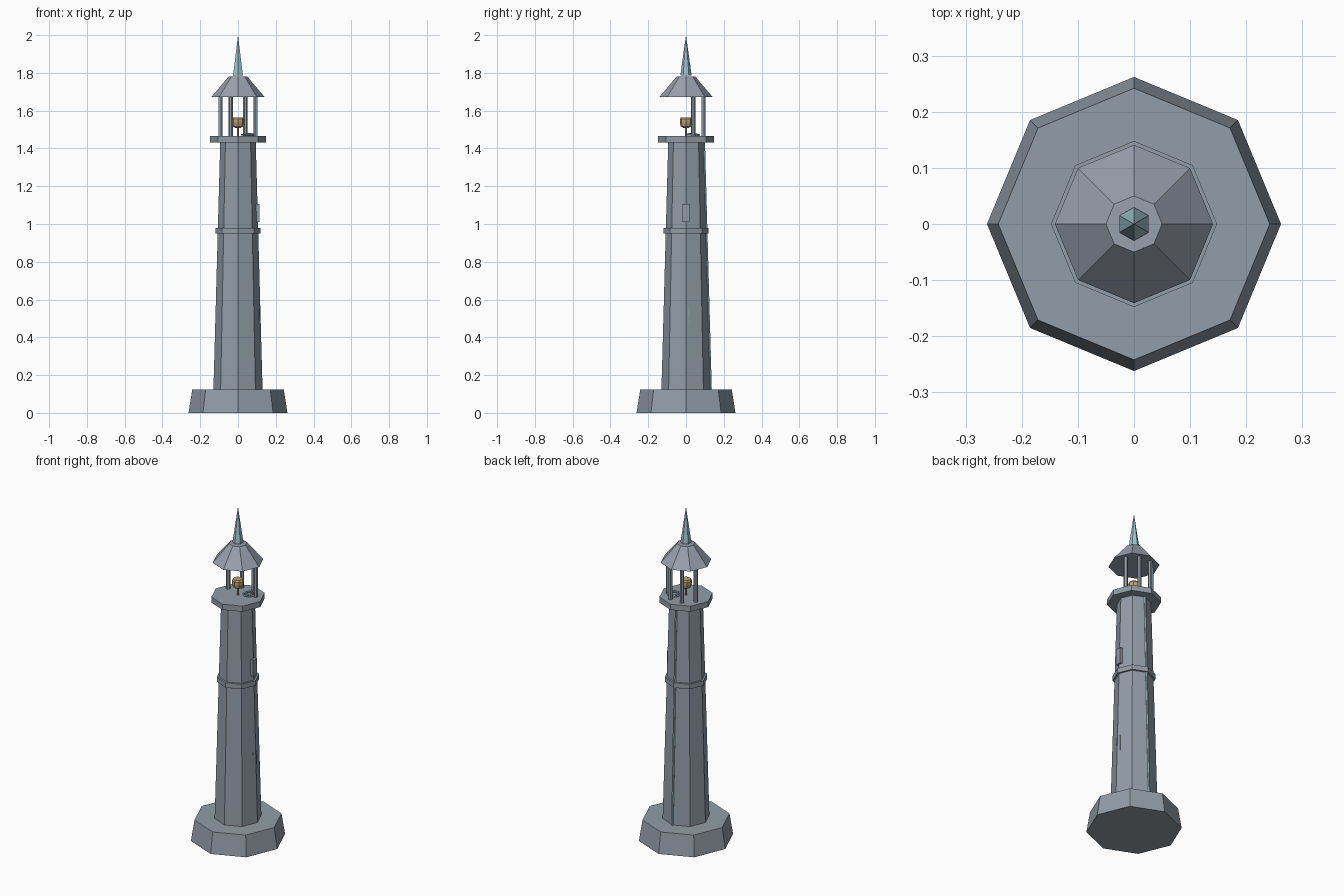
import bpy, bmesh, math
from mathutils import Vector

if "Cube" in bpy.data.objects:
    bpy.data.objects.remove(bpy.data.objects["Cube"])


def mat(name, rgb):
    m = bpy.data.materials.new(name)
    m.diffuse_color = (*rgb, 1)
    m.use_nodes = True
    m.node_tree.nodes["Principled BSDF"].inputs["Base Color"].default_value = m.diffuse_color
    return m


STONE = mat("grey stone", (0.29, 0.335, 0.385))
ROOF = mat("roof slate", (0.32, 0.355, 0.42))
TEAL = mat("pale teal metal", (0.36, 0.56, 0.61))
GOLD = mat("dull gold", (0.50, 0.38, 0.17))


def finish(name, bm, material):
    bmesh.ops.recalc_face_normals(bm, faces=bm.faces)
    me = bpy.data.meshes.new(name)
    bm.to_mesh(me)
    bm.free()
    me.materials.append(material)
    ob = bpy.data.objects.new(name, me)
    bpy.context.collection.objects.link(ob)
    return ob


def lathe(name, profile, sides, material, turn=0.0, centre=(0, 0)):
    """Stack of polygon rings (radius, z) capped at both ends; radius 0 is a tip."""
    bm = bmesh.new()
    rings = []
    for r, z in profile:
        n = sides if r > 0 else 1
        rings.append([bm.verts.new((centre[0] + r * math.cos(turn + 2 * math.pi * i / sides),
                                    centre[1] + r * math.sin(turn + 2 * math.pi * i / sides), z))
                      for i in range(n)])
    for a, b in zip(rings, rings[1:]):
        for i in range(sides):
            j = (i + 1) % sides
            if len(b) == 1:
                bm.faces.new((a[i], a[j], b[0]))
            else:
                bm.faces.new((a[i], a[j], b[j], b[i]))
    for ring in (rings[0], rings[-1]):
        if len(ring) > 1:
            bm.faces.new(ring)
    return finish(name, bm, material)


def box(name, lo, hi, material):
    bm = bmesh.new()
    bmesh.ops.create_cube(bm, size=1)
    lo, hi = Vector(lo), Vector(hi)
    for v in bm.verts:
        v.co = Vector(((lo[k] + hi[k]) / 2 + v.co[k] * (hi[k] - lo[k]) for k in range(3)))
    return finish(name, bm, material)


def tube(name, points, radius, sides, material):
    """Tube swept along a path of points."""
    bm = bmesh.new()
    pts = [Vector(p) for p in points]
    rings = []
    for i, p in enumerate(pts):
        d = (pts[min(i + 1, len(pts) - 1)] - pts[max(i - 1, 0)]).normalized()
        ref = Vector((0, 0, 1)) if abs(d.z) < 0.8 else Vector((0, 1, 0))
        u = d.cross(ref).normalized()
        w = u.cross(d)
        rings.append([bm.verts.new(p + radius * (u * math.cos(2 * math.pi * k / sides)
                                                 + w * math.sin(2 * math.pi * k / sides)))
                      for k in range(sides)])
    for a, b in zip(rings, rings[1:]):
        for k in range(sides):
            bm.faces.new((a[k], a[(k + 1) % sides], b[(k + 1) % sides], b[k]))
    bm.faces.new(rings[0])
    bm.faces.new(rings[-1])
    return finish(name, bm, material)


# Octagonal masonry
lathe("base_plinth", [(0.262, 0), (0.242, 0.125)], 8, STONE)
lathe("tower_shaft", [(0.13, 0.125), (0.094, 1.435)], 8, STONE)
lathe("tower_band", [(0.118, 0.95), (0.118, 0.98)], 8, STONE)
lathe("gallery_floor", [(0.148, 1.432), (0.148, 1.466)], 8, STONE)

# Window plates on the right edge, the lower one nearly buried
box("upper_window", (0.09, -0.018, 1.01), (0.1135, 0.018, 1.107), STONE)
box("lower_window", (0.09, -0.018, 0.45), (0.1135, 0.018, 0.55), STONE)

# Four pillars on the back half only
for i in range(4):
    a = math.radians(22.5 + 45 * i)
    lathe(f"pillar_{i + 1}", [(0.0125, 1.466), (0.0125, 1.68)], 6, STONE,
          a, (0.1 * math.cos(a), 0.1 * math.sin(a)))

# Roof and spire
lathe("roof", [(0.141, 1.672), (0.05, 1.78)], 8, ROOF)
lathe("spire", [(0.03, 1.786), (0, 2.0)], 6, TEAL, math.pi / 2)

# Lamp
lathe("lamp_stem", [(0.006, 1.466), (0.006, 1.515)], 6, GOLD)
lathe("lamp_bowl", [(0.012, 1.508), (0.028, 1.517), (0.033, 1.537), (0.033, 1.556),
                    (0.026, 1.565)], 8, GOLD)

# Conductor running down the back edge and its loose coil on the gallery floor
tube("conductor", [(0, 0.0945, 1.435), (0, 0.1305, 0.125)], 0.007, 6, TEAL)
coil = []
for i in range(25):
    t = i / 24
    a = 4 * math.pi * t
    r = 0.04 - 0.024 * t
    coil.append((0.054 + r * math.cos(a), 0.033 + r * math.sin(a), 1.471 + 0.006 * t))
tube("conductor_coil", coil, 0.005, 5, TEAL)
